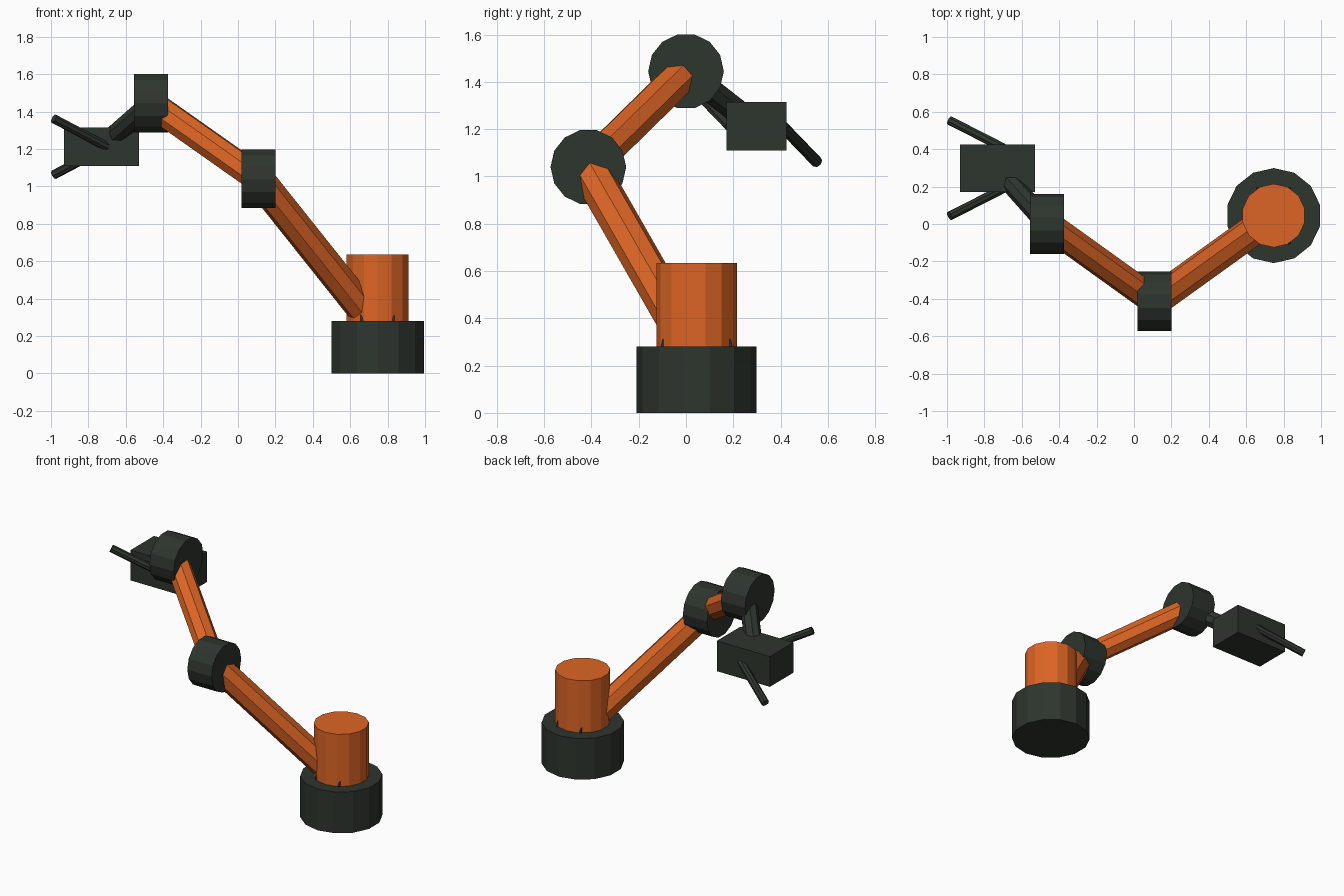
import bpy
from mathutils import Vector

if "Cube" in bpy.data.objects:
    bpy.data.objects.remove(bpy.data.objects["Cube"])


def material(name, rgb):
    m = bpy.data.materials.new(name)
    m.diffuse_color = (*rgb, 1)
    m.use_nodes = True
    m.node_tree.nodes["Principled BSDF"].inputs["Base Color"].default_value = m.diffuse_color
    return m


ORANGE = material("orange paint", (0.72, 0.13, 0.018))
DARK = material("dark metal", (0.027, 0.035, 0.027))


def rod(name, a, b, radius, sides, mat):
    """Flat-sided cylinder between two points."""
    a, b = Vector(a), Vector(b)
    d = b - a
    bpy.ops.mesh.primitive_cylinder_add(vertices=sides, radius=radius, depth=d.length,
                                        location=(a + b) / 2)
    ob = bpy.context.object
    ob.rotation_mode = 'QUATERNION'
    ob.rotation_quaternion = Vector((0, 0, 1)).rotation_difference(d)
    ob.name = name
    ob.data.materials.append(mat)
    return ob


# Joint centres along the arm
shoulder = Vector((0.747, 0.045, 0.24))
elbow = Vector((0.11, -0.413, 1.04))
wrist = Vector((-0.465, 0.0, 1.445))
hand = Vector((-0.73, 0.298, 1.212))

# Pedestal and turret
bx, by = shoulder.x, shoulder.y
rod("base", (bx, by, 0), (bx, by, 0.28), 0.254, 14, DARK)
rod("turret", (bx, by, 0.2), (bx, by, 0.635), 0.17, 14, ORANGE)

# Joint drums, all with a sideways axis
half = Vector((0.091, 0, 0))
for name, p in (("shoulder_joint", shoulder), ("elbow_joint", elbow), ("wrist_joint", wrist)):
    rod(name, p - half, p + half, 0.16, 14, DARK)

# Arm segments
rod("lower_arm", shoulder, elbow, 0.083, 8, ORANGE)
rod("upper_arm", elbow, wrist, 0.076, 8, ORANGE)
rod("wrist_link", wrist, hand, 0.055, 8, DARK)

# Gripper block
bpy.ops.mesh.primitive_cube_add(size=1, location=hand)
block = bpy.context.object
block.name = "gripper_block"
block.scale = (0.4, 0.254, 0.206)
block.data.materials.append(DARK)

# Two splayed fingers
for name, s in (("finger_back", 1), ("finger_front", -1)):
    rod(name, hand + Vector((0.03, s * 0.11, 0)),
        hand + Vector((-0.255, s * 0.255, -s * 0.15)), 0.025, 8, DARK)
